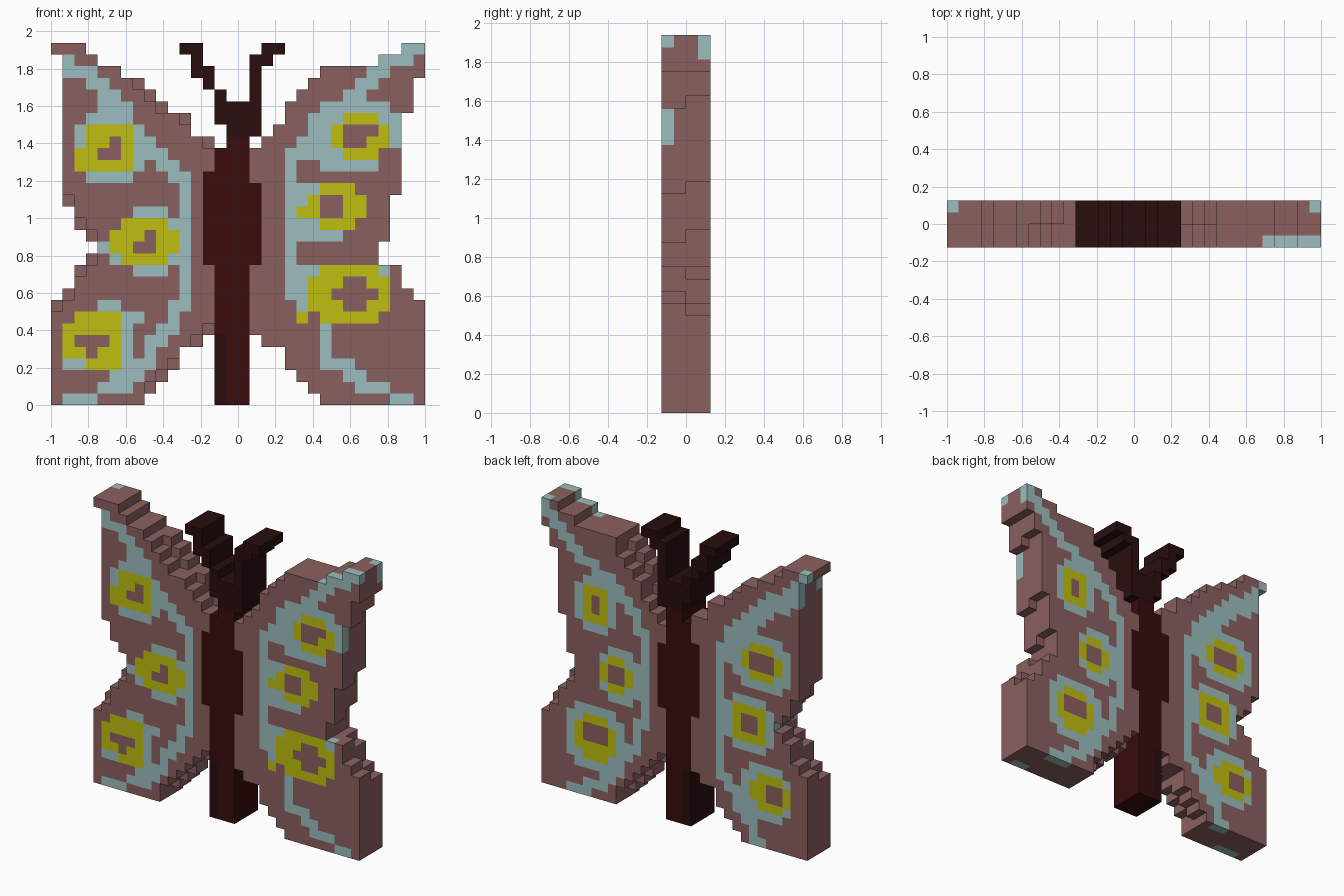
import bpy
import bmesh
from mathutils import Vector

if "Cube" in bpy.data.objects:
    bpy.data.objects.remove(bpy.data.objects["Cube"], do_unlink=True)

UNIT = 1 / 16      # size of one block
DEPTH = 4          # blocks from front to back
FRONT, BACK = 0, DEPTH - 1


def material(name, rgb):
    mat = bpy.data.materials.new(name)
    mat.use_nodes = True
    mat.diffuse_color = (*rgb, 1)
    mat.node_tree.nodes["Principled BSDF"].inputs["Base Color"].default_value = (*rgb, 1)
    return mat


palette = {
    "wing": material("dusty rose", (0.26, 0.117, 0.117)),
    "pale": material("pale blue", (0.33, 0.51, 0.51)),
    "yellow": material("yellow", (0.52, 0.52, 0.005)),
    "body": material("dark red brown", (0.04, 0.0035, 0.0035)),
    "dark": material("near black brown", (0.022, 0.004, 0.004)),
}
color_names = list(palette)


def steps(*runs):
    """Expand (row count, edge column) runs into one edge per row, bottom up."""
    return [edge for count, edge in runs for _ in range(count)]


def slab(starts, ends, color):
    """Stack rows of blocks between two stepped edges, through the full depth."""
    return {(x, y, z): color
            for z, (a, b) in enumerate(zip(starts, ends))
            for x in range(a, b) for y in range(DEPTH)}


def fill(part, color, x0, x1, z0, z1, layers=range(DEPTH)):
    for x in range(x0, x1 + 1):
        for z in range(z0, z1 + 1):
            for y in layers:
                part[x, y, z] = color


def patch(part, side, color, box, cut=False):
    """Recolour an inclusive box on one face, optionally without its corners."""
    x0, x1, z0, z1 = box
    for x in range(x0, x1 + 1):
        for z in range(z0, z1 + 1):
            corner = x in (x0, x1) and z in (z0, z1)
            if (x, side, z) in part and not (cut and corner):
                part[x, side, z] = color


def stripe(part, side, *points):
    """Pale stepped line through grid points."""
    for (x, z), (x1, z1) in zip(points, points[1:]):
        count = max(abs(x1 - x), abs(z1 - z))
        last = x
        for n in range(count + 1):
            px = round(x + (x1 - x) * n / count)
            pz = round(z + (z1 - z) * n / count)
            patch(part, side, "pale", (min(last, px), max(last, px), pz, pz))
            last = px


def eyespot(part, side, halo, ring, core, cut=True):
    patch(part, side, "pale", halo, True)
    patch(part, side, "yellow", ring, cut)
    patch(part, side, "wing", core)


def chip_corners(part, layers):
    """Set back the protruding corner blocks of the stepped rim."""
    def open_at(x, y, z):
        return (x, y, z) not in part
    chips = [(x, y, z) for x, y, z in part if y in layers and 0 < z < 28
             and (open_at(x - 1, y, z) or open_at(x + 1, y, z))
             and (open_at(x, y, z - 1) or open_at(x, y, z + 1))]
    for block in chips:
        del part[block]


# Wing outlines
right_wing = slab(
    steps((9, 0), (1, 1), (2, 2), (1, 3), (1, 4), (1, 3), (2, 2), (13, 1), (1, 0)),
    steps((1, 8), (1, 9), (1, 10), (2, 11), (1, 13), (17, 14), (2, 12),
          (1, 10), (1, 9), (1, 8), (1, 6), (1, 4), (1, 3)), "wing")
left_wing = slab(
    steps((1, 23), (1, 22), (1, 21), (2, 20), (1, 18), (16, 17), (1, 18), (1, 19),
          (2, 20), (1, 21), (1, 22), (1, 23), (1, 28), (1, 30)),
    steps((9, 32), (1, 31), (2, 30), (2, 28), (4, 29), (7, 30), (3, 31), (3, 32)), "wing")

# Right wing, front pattern
r, l = right_wing, left_wing
stripe(r, FRONT, (1, 29), (3, 28), (4, 27), (5, 26), (6, 25), (7, 23), (8, 21), (9, 21),
       (11, 19), (11, 9), (10, 8), (10, 7), (8, 5), (7, 3), (5, 1), (4, 1))
patch(r, FRONT, "pale", (4, 6, 24, 25))
patch(r, FRONT, "pale", (1, 3, 0, 0))
eyespot(r, FRONT, (2, 7, 19, 24), (3, 6, 20, 23), (4, 5, 21, 22), False)
patch(r, FRONT, "yellow", (2, 2, 20, 21))
patch(r, FRONT, "yellow", (4, 4, 22, 22))
eyespot(r, FRONT, (6, 10, 11, 16), (5, 10, 12, 15), (7, 8, 13, 14))
patch(r, FRONT, "yellow", (7, 7, 14, 14))
patch(r, FRONT, "pale", (4, 4, 13, 13))
patch(r, FRONT, "pale", (5, 5, 12, 12))
eyespot(r, FRONT, (3, 6, 2, 8), (1, 5, 3, 7), (2, 4, 5, 5), False)
patch(r, FRONT, "wing", (3, 3, 4, 4))
patch(r, FRONT, "wing", (1, 1, 7, 7))
patch(r, FRONT, "wing", (3, 4, 2, 2))
patch(r, FRONT, "pale", (1, 2, 3, 3))
patch(r, FRONT, "pale", (6, 7, 7, 7))

# Left wing, front pattern
patch(l, FRONT, "pale", (28, 31, 29, 30))
patch(l, FRONT, "wing", (31, 31, 29, 29))
stripe(l, FRONT, (28, 28), (27, 28), (25, 26), (22, 23), (20, 21), (20, 10), (21, 9), (21, 8))
stripe(l, FRONT, (23, 7), (23, 4), (26, 2), (27, 1), (28, 1))
patch(l, FRONT, "pale", (29, 30, 0, 0))
eyespot(l, FRONT, (22, 29, 20, 25), (24, 28, 21, 24), (25, 27, 23, 23))
patch(l, FRONT, "wing", (25, 26, 22, 22))
patch(l, FRONT, "wing", (28, 29, 20, 21))
eyespot(l, FRONT, (20, 25, 14, 18), (22, 26, 15, 18), (23, 24, 16, 17))
patch(l, FRONT, "yellow", (21, 21, 16, 16))
eyespot(l, FRONT, (20, 24, 8, 11), (22, 28, 7, 11), (24, 27, 9, 9))
patch(l, FRONT, "wing", (25, 26, 8, 10))
patch(l, FRONT, "pale", (28, 28, 11, 11))
patch(l, FRONT, "yellow", (21, 21, 7, 7))

# Right wing, back pattern
for lift in (0, 1):
    stripe(r, BACK, (0, 29 + lift), (2, 27 + lift), (5, 25 + lift), (8, 22 + lift), (10, 19 + lift))
stripe(r, BACK, (10, 19), (10, 8), (9, 6), (7, 3), (6, 1), (5, 0))
eyespot(r, BACK, (2, 8, 17, 22), (3, 7, 18, 21), (4, 6, 19, 20))
eyespot(r, BACK, (4, 9, 10, 15), (5, 8, 11, 14), (6, 7, 12, 13), False)
eyespot(r, BACK, (2, 7, 3, 8), (2, 6, 4, 7), (3, 4, 5, 6))

# Left wing, back pattern
stripe(l, BACK, (31, 30), (30, 29), (28, 27), (26, 25), (23, 24), (21, 22), (19, 19),
       (19, 10), (21, 6), (23, 3), (25, 1), (28, 0))
eyespot(l, BACK, (23, 27, 18, 23), (24, 26, 19, 22), (25, 25, 20, 21), False)
eyespot(l, BACK, (20, 24, 11, 16), (21, 24, 12, 15), (22, 23, 13, 14))
eyespot(l, BACK, (22, 28, 3, 9), (23, 27, 4, 8), (24, 26, 6, 7))

# Uneven rims, stepped back on opposite faces
chip_corners(right_wing, (0, 1))
chip_corners(left_wing, (2, 3))

# Body
body = {}
fill(body, "body", 14, 16, 0, 21)
fill(body, "body", 13, 17, 12, 18)
fill(body, "body", 13, 13, 19, 19)
fill(body, "body", 15, 16, 22, 22)
fill(body, "dark", 14, 14, 0, 5)

# Head and antennae
antennae = {}
for box in ((15, 17, 23, 23), (14, 17, 24, 25), (14, 14, 26, 26), (13, 13, 27, 28),
            (12, 12, 28, 29), (11, 12, 30, 30), (17, 17, 26, 29), (18, 18, 29, 30),
            (19, 19, 30, 30)):
    fill(antennae, "dark", *box)

for wing in (right_wing, left_wing):
    for block in body:
        wing.pop(block, None)

parts = {"right_wing": right_wing, "left_wing": left_wing, "body": body, "antennae": antennae}
solid = set().union(*parts.values())


def build(name, part):
    """Make a mesh from the exposed faces of a set of blocks."""
    bm = bmesh.new()
    corners = {}

    def vert(p):
        if p not in corners:
            corners[p] = bm.verts.new(Vector(p) * UNIT - Vector((1, DEPTH * UNIT / 2, 0)))
        return corners[p]

    for block, color in part.items():
        for axis in range(3):
            for side in (0, 1):
                beside = list(block)
                beside[axis] += 2 * side - 1
                if tuple(beside) in solid:
                    continue
                ring = []
                for u, v in ((0, 0), (1, 0), (1, 1), (0, 1)):
                    p = list(block)
                    p[axis] += side
                    p[(axis + 1) % 3] += u
                    p[(axis + 2) % 3] += v
                    ring.append(vert(tuple(p)))
                face = bm.faces.new(ring if side else ring[::-1])
                face.material_index = color_names.index(color)
    mesh = bpy.data.meshes.new(name)
    bm.to_mesh(mesh)
    bm.free()
    for mat in palette.values():
        mesh.materials.append(mat)
    bpy.context.collection.objects.link(bpy.data.objects.new(name, mesh))


for name, part in parts.items():
    build(name, part)
